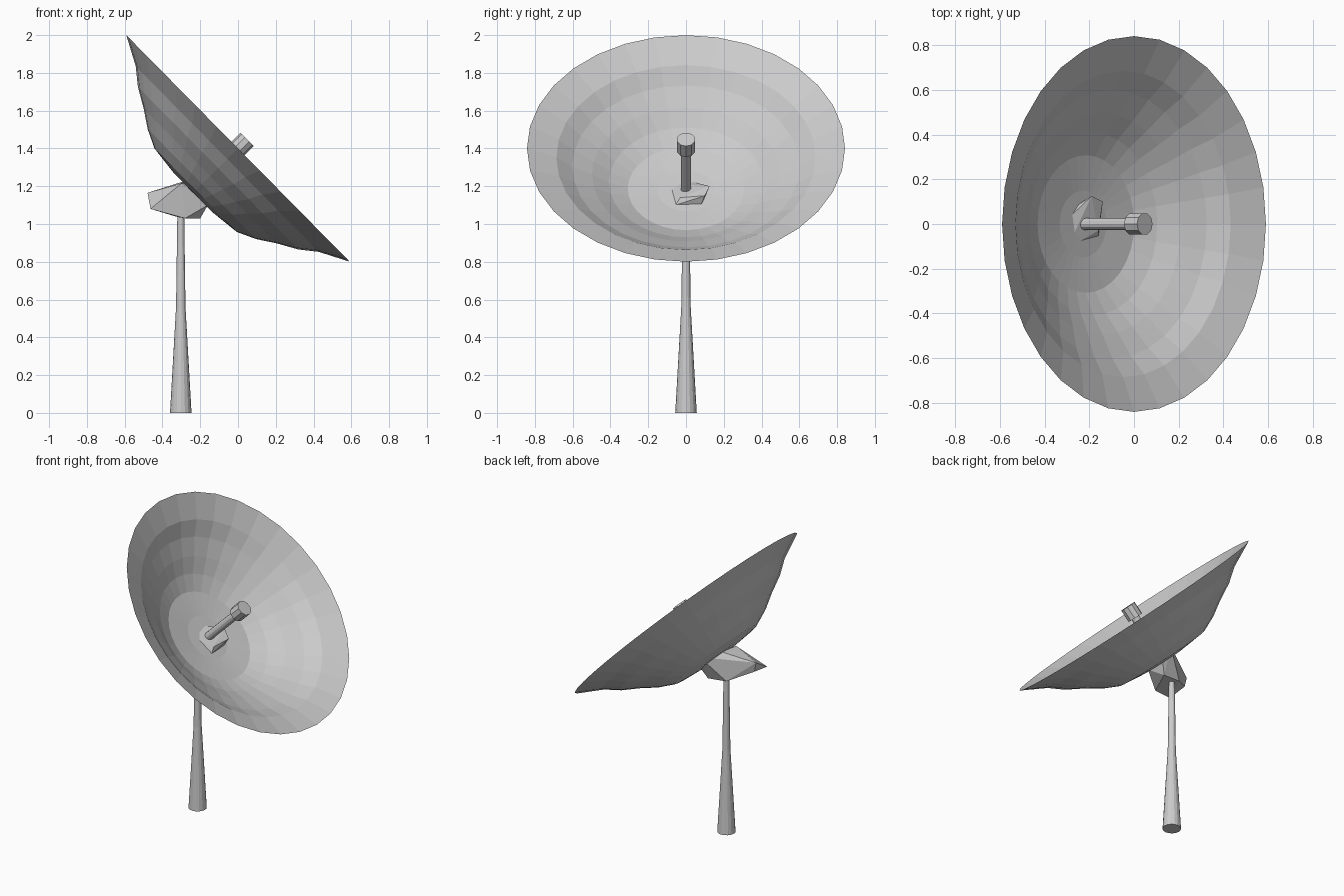
import bpy, bmesh, math
from mathutils import Matrix, Vector

if "Cube" in bpy.data.objects:
    bpy.data.objects.remove(bpy.data.objects["Cube"])


def finish(bm, name, matrix=Matrix()):
    bmesh.ops.recalc_face_normals(bm, faces=bm.faces)
    mesh = bpy.data.meshes.new(name)
    bm.to_mesh(mesh)
    bm.free()
    obj = bpy.data.objects.new(name, mesh)
    obj.matrix_world = matrix
    bpy.context.collection.objects.link(obj)
    return obj


def lathe(name, profile, sides, matrix=Matrix()):
    """Spin (radius, height) points around local z; zero radius makes a pole."""
    bm = bmesh.new()
    rings = []
    for r, h in profile:
        n = 1 if r == 0 else sides
        rings.append([bm.verts.new((r * math.cos(2 * math.pi * i / sides),
                                    r * math.sin(2 * math.pi * i / sides), h))
                      for i in range(n)])
    for a, b in zip(rings, rings[1:]):
        for i in range(sides):
            j = (i + 1) % sides
            quad = [a[i % len(a)], a[j % len(a)], b[j % len(b)], b[i % len(b)]]
            bm.faces.new(list(dict.fromkeys(quad)))
    return finish(bm, name, matrix)


# Dish axis leans 45 degrees toward +x through the rim centre
aim = Matrix.Translation((0, 0, 1.4)) @ Matrix.Rotation(math.radians(45.4), 4, 'Y')

# Thin reflector shell: outer back, then inner face
outer = [(0, -.335), (.15, -.333), (.31, -.315), (.41, -.268),
         (.5, -.208), (.605, -.148), (.69, -.08)]
rim = [(.842, 0)]
inner = [(r * .995, h + .012) for r, h in reversed(outer)]
lathe("dish", outer + rim + inner, 32, aim)

# Receiver arm and horn along the dish axis
lathe("feed_arm", [(0, -.33), (.027, -.33), (.027, 0), (0, 0)], 12, aim)
lathe("feed_horn", [(0, -.014), (.05, -.014), (.05, .068), (0, .068)], 10, aim)

# Tapered mast
lathe("mast", [(0, 0), (.057, 0), (.025, .56), (.018, 1.06), (0, 1.06)], 16,
      Matrix.Translation((-.303, 0, 0)))

# Faceted mounting block, poking slightly through the dish
bm = bmesh.new()
for p in [(-.463, -.21, 1.08), (-.479, -.066, 1.165), (-.465, -.07, 1.1),
          (-.28, -.13, 1.03), (-.2, .05, 1.03), (-.16, -.056, 1.1),
          (-.14, .1, 1.15), (-.19, .125, 1.2), (-.29, .03, 1.225),
          (-.3, -.11, 1.215), (-.16, -.03, 1.14), (-.33, .04, 1.04)]:
    bm.verts.new(Vector(p))
hull = bmesh.ops.convex_hull(bm, input=bm.verts)
loose = [v for v in bm.verts if not v.link_faces]
bmesh.ops.delete(bm, geom=loose, context='VERTS')
finish(bm, "mount_block")
